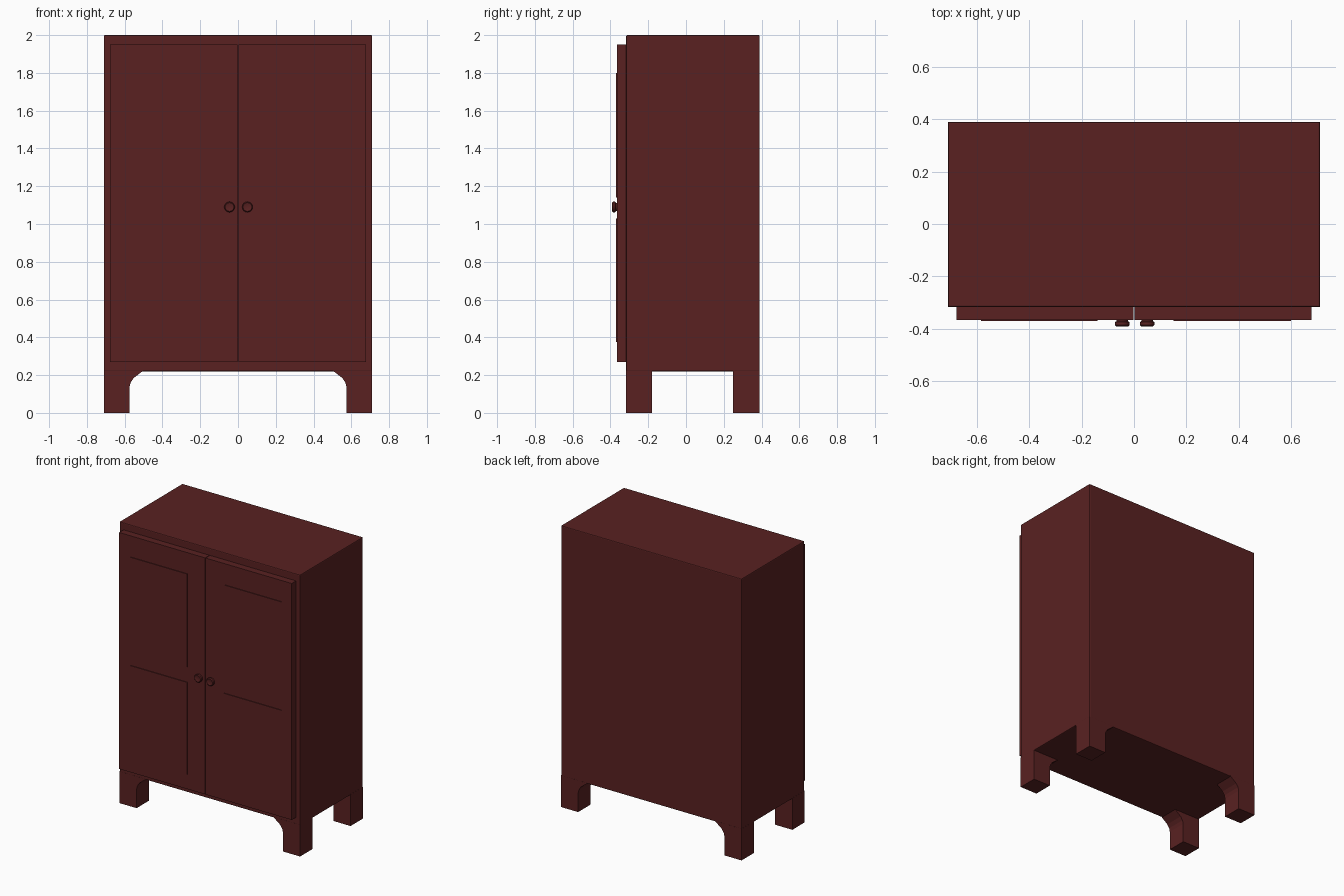
import bpy, bmesh, math
from mathutils import Matrix

cube = bpy.data.objects.get("Cube")
if cube:
    bpy.data.objects.remove(cube, do_unlink=True)

# Single dark red painted wood colour
RED = (0.1, 0.0155, 0.0155, 1)
wood = bpy.data.materials.new("dark red wood")
wood.use_nodes = True
wood.diffuse_color = RED
wood.node_tree.nodes["Principled BSDF"].inputs["Base Color"].default_value = RED


def finish(name, bm, bevel=0):
    bmesh.ops.recalc_face_normals(bm, faces=bm.faces)
    mesh = bpy.data.meshes.new(name)
    bm.to_mesh(mesh)
    bm.free()
    mesh.materials.append(wood)
    obj = bpy.data.objects.new(name, mesh)
    bpy.context.collection.objects.link(obj)
    if bevel:
        mod = obj.modifiers.new("Bevel", "BEVEL")
        mod.width = bevel
        mod.segments = 2
    return obj


def box(name, x, y, z, bevel=0):
    bm = bmesh.new()
    bmesh.ops.create_cube(bm, size=1)
    for v in bm.verts:
        for axis, (low, high) in enumerate((x, y, z)):
            v.co[axis] = high if v.co[axis] > 0 else low
    return finish(name, bm, bevel)


def leg(name, side, y0, y1):
    # Bracket foot: straight post with a curved flare toward the middle
    profile = [(0.71, 0), (0.575, 0), (0.575, 0.135), (0.569, 0.16),
               (0.553, 0.184), (0.5, 0.225), (0.71, 0.225)]
    bm = bmesh.new()
    face = bm.faces.new([bm.verts.new((side * x, y0, z)) for x, z in profile])
    grown = bmesh.ops.extrude_face_region(bm, geom=[face])["geom"]
    moved = [g for g in grown if isinstance(g, bmesh.types.BMVert)]
    bmesh.ops.translate(bm, verts=moved, vec=(0, y1 - y0, 0))
    finish(name, bm)


def knob(name, x, z):
    # Turned knob: narrow neck, wide rim, shallow dished face
    profile = [(0.022, 0), (0.022, 0.006), (0.028, 0.010), (0.028, 0.021),
               (0.023, 0.026), (0.019, 0.024), (0, 0.024)]
    bm = bmesh.new()
    verts = [bm.verts.new((r, 0, h)) for r, h in profile]
    edges = [bm.edges.new(pair) for pair in zip(verts, verts[1:])]
    bmesh.ops.spin(bm, geom=verts + edges, cent=(0, 0, 0), axis=(0, 0, 1),
                   angle=math.tau, steps=24)
    bmesh.ops.remove_doubles(bm, verts=bm.verts, dist=1e-4)
    bm.transform(Matrix.Translation((x, -0.365, z)) @ Matrix.Rotation(math.pi / 2, 4, "X"))
    obj = finish(name, bm)
    bpy.ops.object.select_all(action="DESELECT")
    obj.select_set(True)
    bpy.context.view_layer.objects.active = obj
    bpy.ops.object.shade_smooth_by_angle(angle=math.radians(30))


# Cabinet carcass
box("cabinet_body", (-0.71, 0.71), (-0.317, 0.39), (0.22, 2.0), 0.006)

# Doors, raised panels, knobs and legs for each side
for label, side in (("left", 1), ("right", -1)):
    box(label + "_door", sorted((side * 0.002, side * 0.678)), (-0.366, -0.31), (0.27, 1.95))
    inner, outer = (0.15, 0.60) if side > 0 else (-0.14, -0.585)
    for level, z in (("upper", (1.14, 1.80)), ("lower", (0.375, 1.03))):
        box(f"{label}_{level}_panel", sorted((inner, outer)), (-0.371, -0.36), z)
    knob(label + "_knob", 0.05 if side > 0 else -0.045, 1.09)
    leg("front_%s_leg" % label, side, -0.317, -0.18)
    leg("back_%s_leg" % label, side, 0.25, 0.39)
